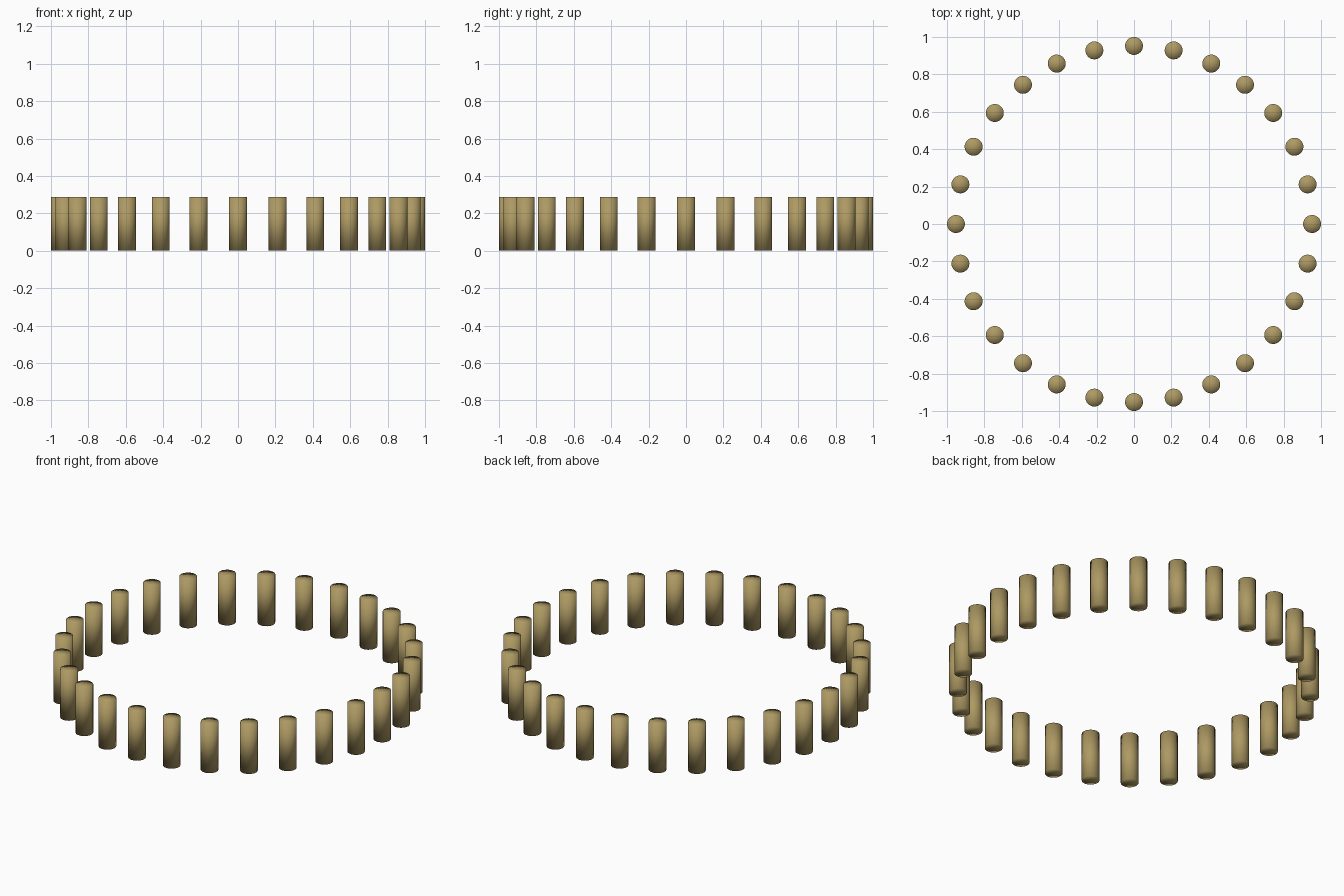
import bpy, bmesh, math

if "Cube" in bpy.data.objects:
    bpy.data.objects.remove(bpy.data.objects["Cube"])

COUNT = 28            # posts around the ring
POST_R = 0.048
RING_R = 1.0 - POST_R
HEIGHT = 0.288

tan = bpy.data.materials.new("tan_wood")
tan.diffuse_color = (0.42, 0.32, 0.125, 1.0)
tan.use_nodes = True
tan.node_tree.nodes["Principled BSDF"].inputs["Base Color"].default_value = tan.diffuse_color

# One post, base at z = 0, smooth shaded with shared rim normals
mesh = bpy.data.meshes.new("post")
bm = bmesh.new()
bmesh.ops.create_cone(bm, cap_ends=True, cap_tris=True, segments=24,
                      radius1=POST_R, radius2=POST_R, depth=HEIGHT)
bmesh.ops.translate(bm, verts=bm.verts, vec=(0, 0, HEIGHT / 2))
for f in bm.faces:
    f.smooth = True
bm.to_mesh(mesh)
bm.free()
mesh.materials.append(tan)

# Posts evenly spaced in a circle
for i in range(COUNT):
    a = 2 * math.pi * i / COUNT
    post = bpy.data.objects.new(f"post_{i + 1:02d}", mesh)
    post.location = (RING_R * math.cos(a), RING_R * math.sin(a), 0)
    post.rotation_euler.z = a
    bpy.context.collection.objects.link(post)
